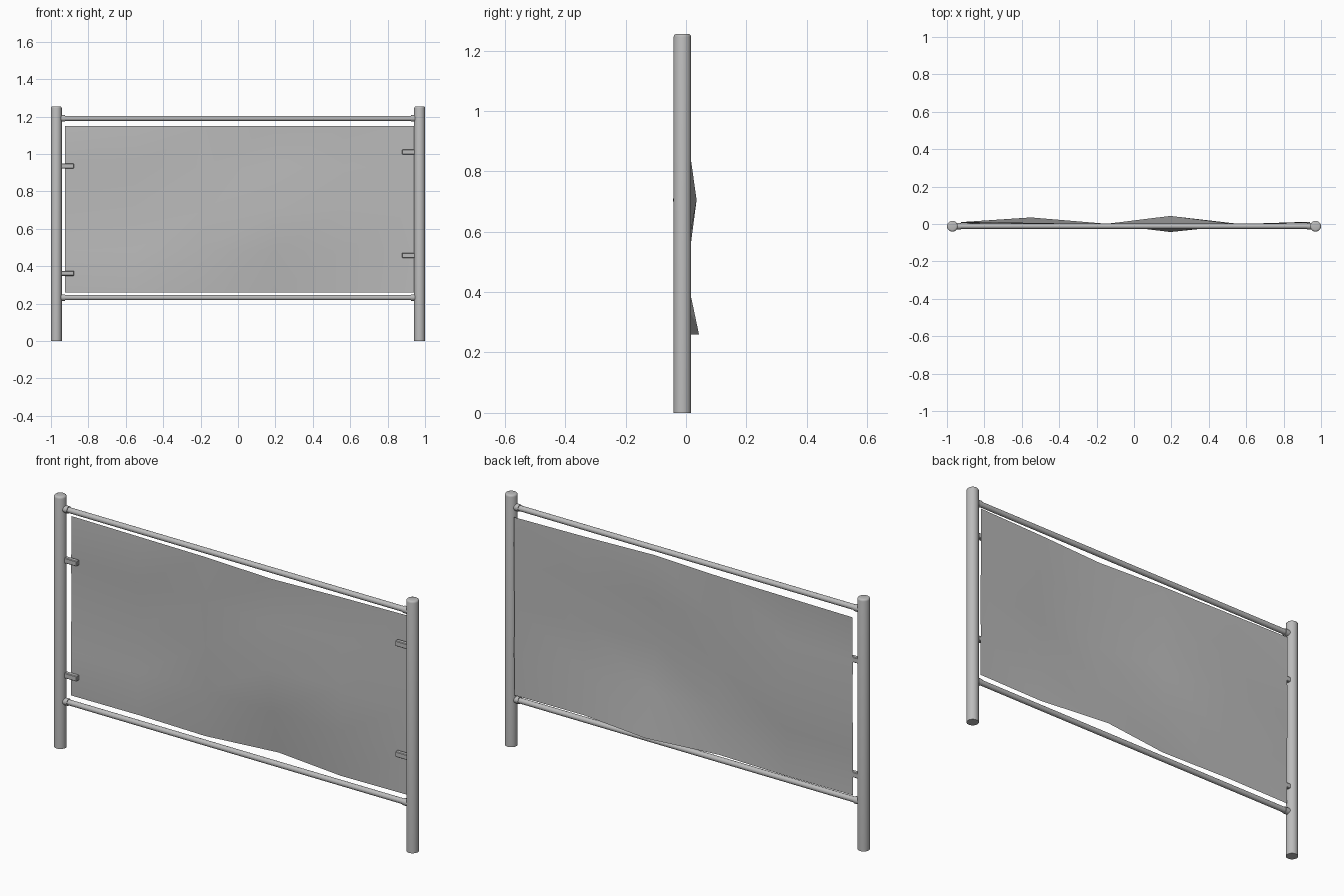
import bpy
import bmesh
import math
from mathutils import Matrix

cube = bpy.data.objects.get("Cube")
if cube:
    bpy.data.objects.remove(cube, do_unlink=True)

grey = bpy.data.materials.new("plain grey")
grey.use_nodes = True
grey.diffuse_color = (0.5, 0.5, 0.5, 1)
grey.node_tree.nodes["Principled BSDF"].inputs["Base Color"].default_value = (0.5, 0.5, 0.5, 1)

FRAME_Y = -0.012
POST_X = 0.971
RAIL_HEIGHTS = (0.232, 1.19)


def finish(name, bm, angle=35):
    """Turn a bmesh into a smooth shaded grey object."""
    mesh = bpy.data.meshes.new(name)
    bm.to_mesh(mesh)
    bm.free()
    obj = bpy.data.objects.new(name, mesh)
    bpy.context.collection.objects.link(obj)
    mesh.materials.append(grey)
    bpy.ops.object.select_all(action="DESELECT")
    obj.select_set(True)
    bpy.context.view_layer.objects.active = obj
    bpy.ops.object.shade_smooth_by_angle(angle=math.radians(angle))
    return obj


def tube(name, radius, length, centre, along_x=False, sides=20, round_top=False):
    bm = bmesh.new()
    bmesh.ops.create_cone(bm, cap_ends=True, segments=sides,
                          radius1=radius, radius2=radius, depth=length)
    if round_top:
        rim = [e for e in bm.edges if all(v.co.z > 0 for v in e.verts)]
        bmesh.ops.bevel(bm, geom=rim, offset=0.01, segments=3,
                        profile=0.5, affect="EDGES")
    if along_x:
        bmesh.ops.rotate(bm, verts=bm.verts, matrix=Matrix.Rotation(math.pi / 2, 3, "Y"))
    bmesh.ops.translate(bm, verts=bm.verts, vec=centre)
    return finish(name, bm)


def block(name, size, centre, bevel):
    bm = bmesh.new()
    bmesh.ops.create_cube(bm, size=1)
    bmesh.ops.scale(bm, verts=bm.verts, vec=size)
    bmesh.ops.bevel(bm, geom=bm.edges[:], offset=bevel, segments=1, affect="EDGES")
    bmesh.ops.translate(bm, verts=bm.verts, vec=centre)
    return finish(name, bm)


# Upright posts, with the rail sockets and panel clips on each
clip_heights = {"right": (0.362, 0.935), "left": (0.458, 1.01)}
for side, sign in (("right", -1), ("left", 1)):
    tube(side + "_post", 0.029, 1.255, (sign * POST_X, FRAME_Y, 0.6275),
         sides=24, round_top=True)
    for level, z in zip(("lower", "upper"), RAIL_HEIGHTS):
        tube(f"{side}_{level}_rail_socket", 0.017, 0.04,
             (sign * 0.944, FRAME_Y, z), along_x=True, sides=12)
    for level, z in zip(("lower", "upper"), clip_heights[side]):
        block(f"{side}_{level}_clip", (0.075, 0.022, 0.027),
              (sign * 0.915, -0.007, z), 0.003)

# Horizontal rails
for level, z in zip(("lower", "upper"), RAIL_HEIGHTS):
    tube(level + "_rail", 0.0135, 2 * POST_X - 0.03, (0, FRAME_Y, z), along_x=True)

# Rippled sheet: depth of each grid point, rows from bottom to top
ripple = (
    (0.005, 0.008, -0.003, 0.043, 0.000, 0.006),
    (0.006, -0.006, 0.003, -0.007, -0.004, 0.010),
    (0.010, 0.035, 0.003, -0.043, -0.004, 0.008),
    (0.008, -0.007, 0.004, -0.010, 0.000, 0.012),
    (0.012, 0.006, 0.000, -0.020, 0.000, 0.012),
)
bm = bmesh.new()
grid = [[bm.verts.new((-0.925 + 0.373 * col, depth, 0.26 + 0.2225 * row))
         for col, depth in enumerate(depths)] for row, depths in enumerate(ripple)]
for low, high in zip(grid, grid[1:]):
    for col in range(len(low) - 1):
        bm.faces.new((low[col], low[col + 1], high[col + 1], high[col]))
finish("sheet_panel", bm, 60)
